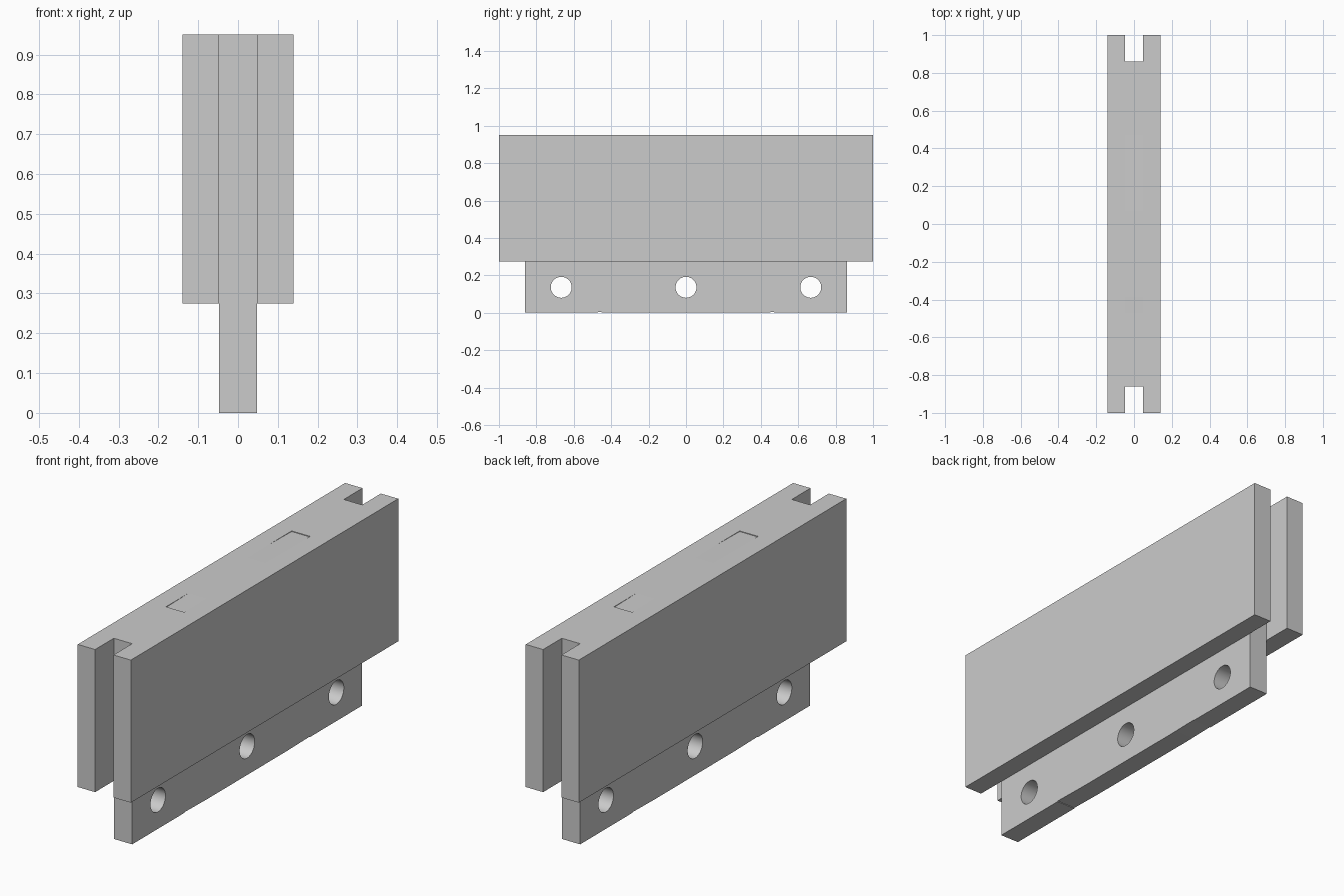
import bpy, bmesh
from math import radians
from mathutils import Matrix

cube = bpy.data.objects.get("Cube")
if cube:
    bpy.data.objects.remove(cube, do_unlink=True)

grey = bpy.data.materials.new("plain_grey")
grey.use_nodes = True
grey.diffuse_color = (0.6, 0.6, 0.6, 1)
grey.node_tree.nodes["Principled BSDF"].inputs["Base Color"].default_value = grey.diffuse_color

TOP, STEP, HALF_LEN = 0.95, 0.275, 1.0
INNER, OUTER = 0.048, 0.139
SEAM, CORE_END = 0.47, 0.86
HOLE_Z, HOLE_R = 0.136, 0.056


def add_object(name, bm):
    bmesh.ops.recalc_face_normals(bm, faces=bm.faces)
    mesh = bpy.data.meshes.new(name)
    bm.to_mesh(mesh)
    bm.free()
    mesh.materials.append(grey)
    obj = bpy.data.objects.new(name, mesh)
    bpy.context.collection.objects.link(obj)
    return obj


def prism(name, profile, x0, x1):
    """Extrude a (y, z) outline between two x positions."""
    bm = bmesh.new()
    face = bm.faces.new([bm.verts.new((x0, y, z)) for y, z in profile])
    out = bmesh.ops.extrude_face_region(bm, geom=[face])
    verts = [v for v in out["geom"] if isinstance(v, bmesh.types.BMVert)]
    bmesh.ops.translate(bm, verts=verts, vec=(x1 - x0, 0, 0))
    return add_object(name, bm)


def rect(y0, y1, z0, z1):
    return [(y0, z0), (y1, z0), (y1, z1), (y0, z1)]


def drill(obj, y):
    """Cut a round pin hole through the part along x."""
    bm = bmesh.new()
    bmesh.ops.create_cone(bm, cap_ends=True, segments=48, radius1=HOLE_R, radius2=HOLE_R,
                          depth=0.5, matrix=Matrix.Translation((0, y, HOLE_Z))
                          @ Matrix.Rotation(radians(90), 4, "Y"))
    cutter = add_object("hole_cutter", bm)
    cutter.hide_render = True
    mod = obj.modifiers.new("pin_hole", "BOOLEAN")
    mod.operation, mod.solver, mod.object = "DIFFERENCE", "EXACT", cutter
    bpy.ops.object.select_all(action="DESELECT")
    bpy.context.view_layer.objects.active = obj
    obj.select_set(True)
    bpy.ops.object.modifier_apply(modifier=mod.name)
    bpy.data.objects.remove(cutter, do_unlink=True)
    bpy.ops.object.shade_smooth_by_angle(angle=radians(30))


# Outer side plates
for side, name in ((1, "left_plate"), (-1, "right_plate")):
    prism(name, rect(-HALF_LEN, HALF_LEN, STEP, TOP), side * INNER, side * OUTER)

# Middle core, eased very slightly at its ends so the joints read as seams
ease, flat = 0.003, 0.3
middle = prism("middle_core", [
    (-SEAM, ease), (-flat, 0), (flat, 0), (SEAM, ease),
    (SEAM, TOP - ease), (flat, TOP), (-flat, TOP), (-SEAM, TOP - ease)], -INNER, INNER)
drill(middle, 0)

# End cores, stopping short of the plates to leave the end slots
for side, name in ((-1, "front_core"), (1, "back_core")):
    core = prism(name, rect(side * SEAM, side * CORE_END, 0, TOP), -INNER, INNER)
    drill(core, side * 0.667)
